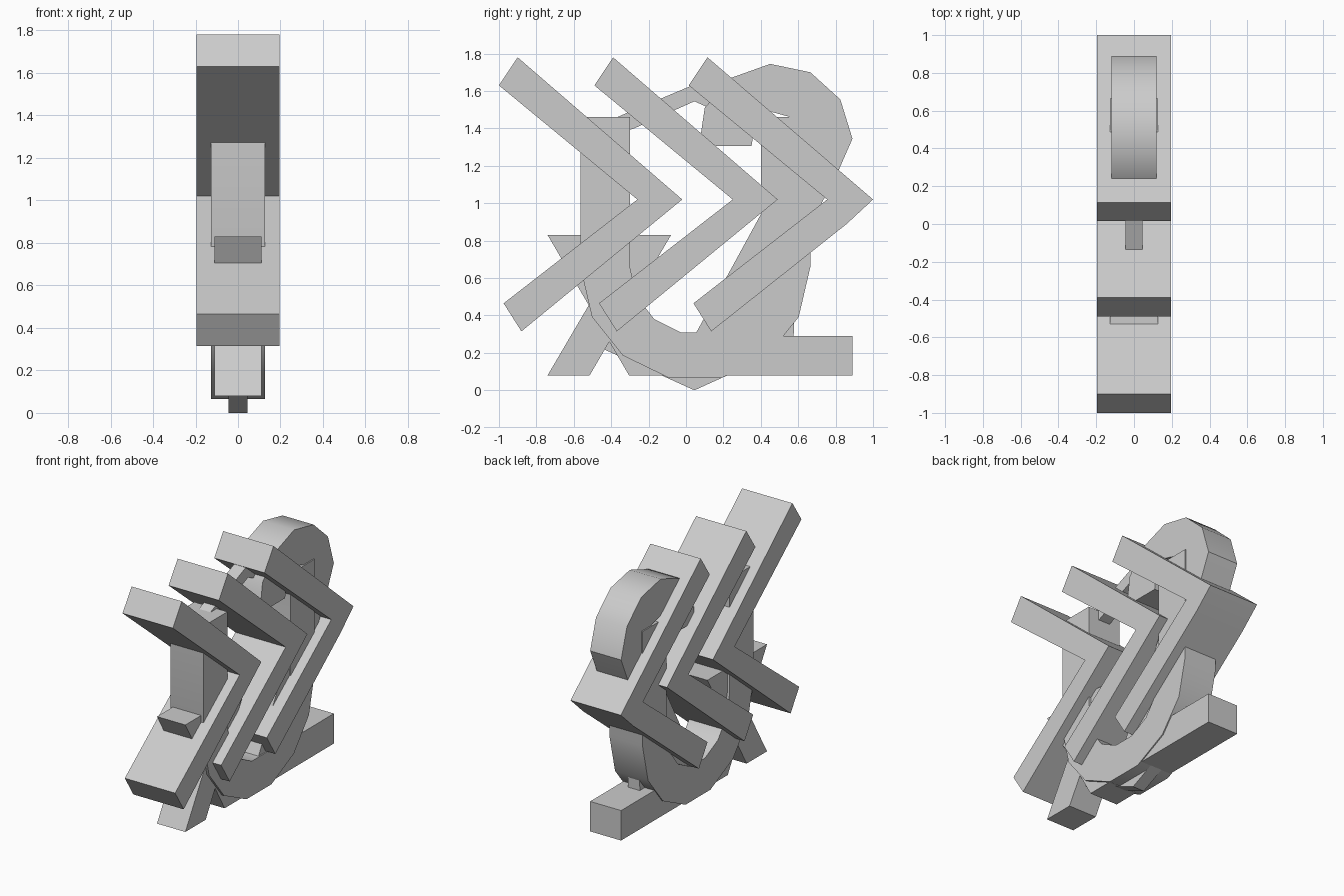
import bpy
import bmesh
import math

cube = bpy.data.objects.get("Cube")
if cube:
    bpy.data.objects.remove(cube, do_unlink=True)

grey = bpy.data.materials.new("light_grey")
grey.use_nodes = True
colour = (0.6, 0.6, 0.6, 1)
grey.diffuse_color = colour
grey.node_tree.nodes["Principled BSDF"].inputs["Base Color"].default_value = colour


def extrude_profile(name, outline, half_width, hole=None):
    """Sweep a side outline (y, z) across x; an optional hole makes a frame."""
    bm = bmesh.new()
    loops = [[bm.verts.new((-half_width, y, z)) for y, z in pts]
             for pts in (outline, hole) if pts]
    if hole:
        outer, inner = loops
        n = len(outer)
        for i in range(n):
            j = (i + 1) % n
            bm.faces.new((outer[i], outer[j], inner[j], inner[i]))
    else:
        bm.faces.new(loops[0])
    swept = bmesh.ops.extrude_face_region(bm, geom=bm.faces[:], use_keep_orig=True)
    moved = [v for v in swept["geom"] if isinstance(v, bmesh.types.BMVert)]
    bmesh.ops.translate(bm, verts=moved, vec=(2 * half_width, 0, 0))
    bmesh.ops.recalc_face_normals(bm, faces=bm.faces[:])
    mesh = bpy.data.meshes.new(name)
    bm.to_mesh(mesh)
    bm.free()
    mesh.materials.append(grey)
    obj = bpy.data.objects.new(name, mesh)
    bpy.context.collection.objects.link(obj)
    bpy.ops.object.select_all(action="DESELECT")
    obj.select_set(True)
    bpy.context.view_layer.objects.active = obj
    bpy.ops.object.shade_smooth_by_angle(angle=math.radians(35))
    return obj


# Three wide chevrons pointing backwards
chevron = [(-0.90, 1.78), (-0.02, 1.02), (-0.88, 0.315),
           (-0.975, 0.465), (-0.26, 1.02), (-1.0, 1.63)]
for name, shift in (("front_chevron", 0), ("middle_chevron", 0.51), ("back_chevron", 1.015)):
    points = [(y + shift, z) for y, z in chevron]
    if name == "back_chevron":
        points[1] = (1.0, 1.02)
        points.insert(2, (0.86, 0.89))
    extrude_profile(name, points, 0.195)

# Upright trough: two posts joined by a rounded bottom
mid = 0.05


def half_bend(radius_y, base, spring):
    """Right-hand quarter of the rounded bottom, from the post downwards."""
    angles = [math.radians(a) for a in (0, 26, 51, 77)]
    height = (spring - base) / math.sin(angles[-1])
    return [(mid + radius_y * math.cos(a), spring - height * math.sin(a)) for a in angles]


def mirrored(points):
    return [(2 * mid - y, z) for y, z in reversed(points)]


outer = [(0.665, 1.46)] + half_bend(0.615, 0.065, 0.66)
inner = [(0.40, 1.46)] + half_bend(0.35, 0.31, 0.66)
extrude_profile("trough", outer + mirrored(outer) + (inner + mirrored(inner))[::-1], 0.128)

# Crossed braces at the lower front
brace_mid, brace_z = -0.41, 0.455
quarter = [(0.11, 0), (0.33, 0.375), (0.105, 0.375), (0, 0.195)]
top = quarter + [(-y, z) for y, z in quarter[-2::-1]]
cross = top + [(-y, -z) for y, z in top[1:-1]]
extrude_profile("crossed_braces", [(brace_mid + y, brace_z + z) for y, z in cross], 0.11)

# Hooked arm: rounded head, slanted neck and flat foot
hook = [(-0.07, 0.08), (0.89, 0.08), (0.89, 0.29), (0.345, 0.29),
        (0.80, 1.14), (0.89, 1.345), (0.825, 1.555), (0.665, 1.70),
        (0.45, 1.745), (0.24, 1.67), (0.10, 1.51), (0.07, 1.305),
        (0.35, 1.305), (0.37, 1.43), (0.45, 1.49), (0.56, 1.46),
        (0.615, 1.37), (0.58, 1.27)]
extrude_profile("hooked_arm", hook, 0.12)


# Thin pointed frame inside the trough
def frame_loop(inset):
    side = [(0, 1.635 - inset), (0.345 - inset / 4, 1.49 - inset),
            (0.55 - inset, 1.40 - inset / 2),
            (0.53 - inset, 0.24 + inset / 2), (0, inset)]
    return [(0.045 + y, z) for y, z in side] + [(0.045 - y, z) for y, z in side[-2:0:-1]]


extrude_profile("thin_frame", frame_loop(0), 0.045, frame_loop(0.09))
